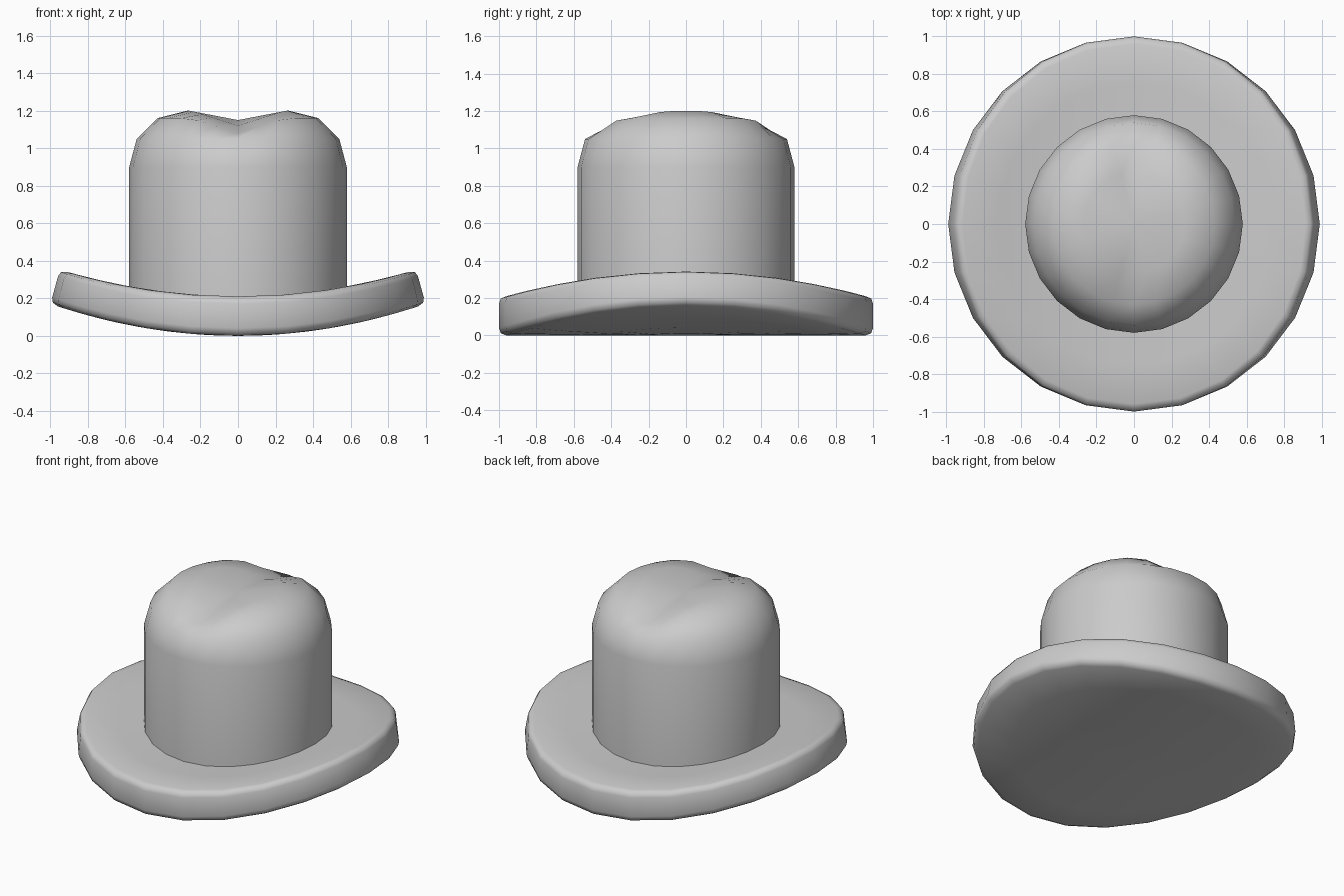
import bpy, bmesh, math

if "Cube" in bpy.data.objects:
    bpy.data.objects.remove(bpy.data.objects["Cube"])

SIDES = 24


def lathe(name, profile, deform):
    """Revolve (radius, height) points, poles at both ends, then deform."""
    bm = bmesh.new()
    rings = []
    for r, h in profile:
        if r == 0:
            rings.append([bm.verts.new((0, 0, h))])
        else:
            rings.append([bm.verts.new((r * math.cos(2 * math.pi * i / SIDES),
                                        r * math.sin(2 * math.pi * i / SIDES), h))
                          for i in range(SIDES)])
    for a, b in zip(rings, rings[1:]):
        for i in range(SIDES):
            j = (i + 1) % SIDES
            if len(a) == 1:
                bm.faces.new((a[0], b[j], b[i]))
            elif len(b) == 1:
                bm.faces.new((a[i], a[j], b[0]))
            else:
                bm.faces.new((a[i], a[j], b[j], b[i]))
    for v in bm.verts:
        v.co = deform(*v.co)
    bmesh.ops.recalc_face_normals(bm, faces=bm.faces)
    mesh = bpy.data.meshes.new(name)
    bm.to_mesh(mesh)
    bm.free()
    obj = bpy.data.objects.new(name, mesh)
    bpy.context.collection.objects.link(obj)
    bpy.ops.object.select_all(action='DESELECT')
    obj.select_set(True)
    bpy.context.view_layer.objects.active = obj
    bpy.ops.object.shade_smooth_by_angle(angle=math.radians(60))
    return obj


def curl_sides(x, y, z):
    # Left and right sides sweep up, rim leans inward
    lean = 1 - 0.24 * z * abs(x)
    return x * lean, y, z * (1 - 0.13 * x * x) + 0.17 * x * x


def pinch_top(x, y, z):
    # Crease running front to back across the top
    if z > 1.1:
        z -= 0.08 * max(0, 1 - abs(x) / 0.25)
    return x, y, z


# Thick brim with rounded rim
lathe("brim", [(0, 0), (0.25, 0), (0.5, 0), (0.75, 0), (0.96, 0), (0.99, 0.012),
               (1, 0.04), (1, 0.17), (0.99, 0.198), (0.96, 0.21), (0.75, 0.21),
               (0.5, 0.21), (0.25, 0.21), (0, 0.21)], curl_sides)

# Crown with creased dome
lathe("crown", [(0, 0.14), (0.58, 0.14), (0.58, 0.9), (0.54, 1.05), (0.43, 1.16),
                (0.27, 1.2), (0, 1.23)], pinch_top)
